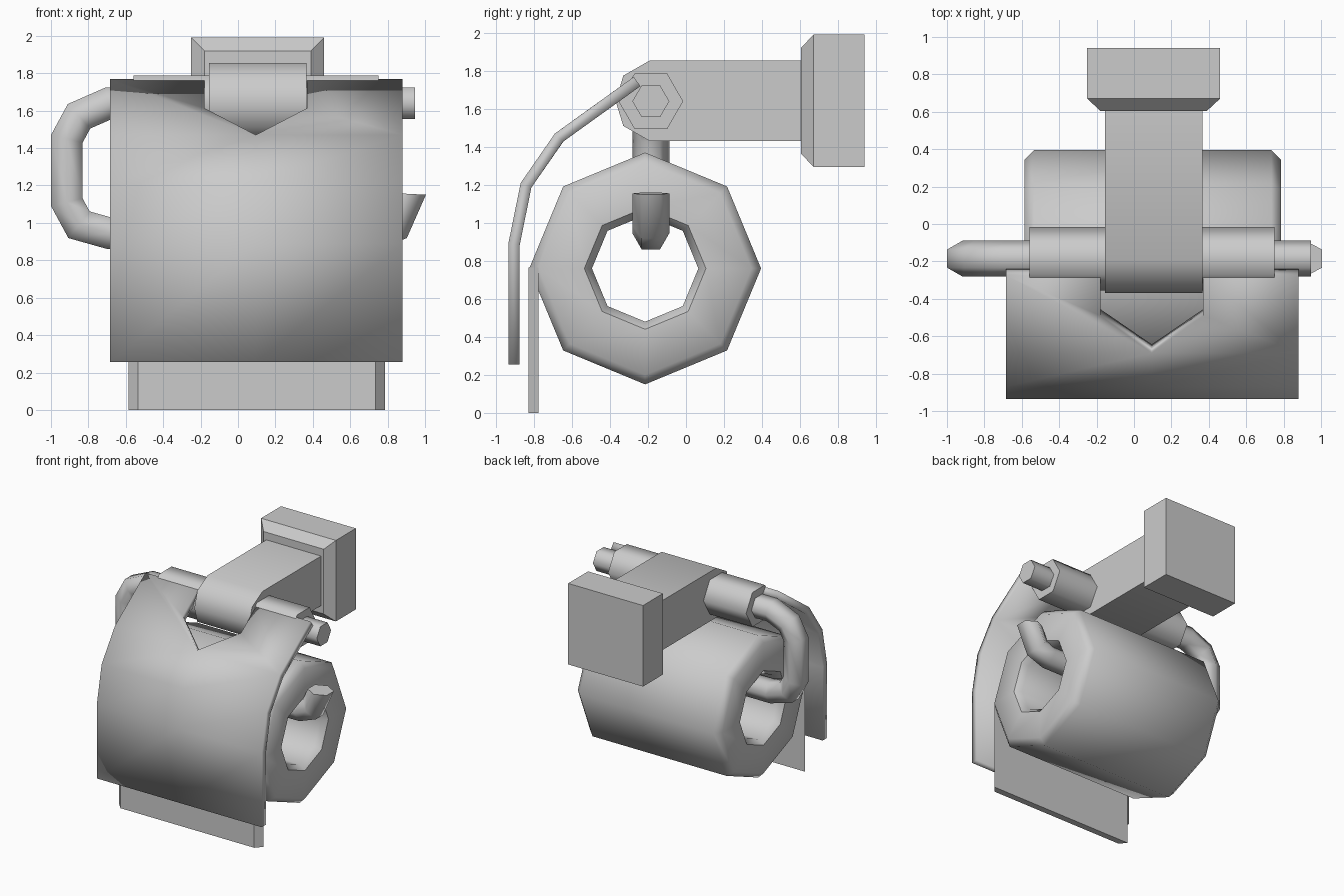
import bpy, bmesh, math
from mathutils import Vector

if bpy.data.objects.get("Cube"):
    bpy.data.objects.remove(bpy.data.objects["Cube"], do_unlink=True)

GREY = (0.6, 0.6, 0.6, 1)
mat = bpy.data.materials.new("plain grey")
mat.use_nodes = True
mat.diffuse_color = GREY
mat.node_tree.nodes["Principled BSDF"].inputs["Base Color"].default_value = GREY


def finish(name, bm, angle=None, fix=True):
    if fix:
        bmesh.ops.recalc_face_normals(bm, faces=bm.faces[:])
    me = bpy.data.meshes.new(name)
    bm.to_mesh(me)
    bm.free()
    me.materials.append(mat)
    ob = bpy.data.objects.new(name, me)
    bpy.context.collection.objects.link(ob)
    if angle:
        bpy.ops.object.select_all(action='DESELECT')
        ob.select_set(True)
        bpy.context.view_layer.objects.active = ob
        bpy.ops.object.shade_smooth_by_angle(angle=math.radians(angle))
    return ob


def loft(name, rings, angle=None, caps=True, closed=False):
    """Skin a list of equal-length rings of points."""
    bm = bmesh.new()
    vs = [[bm.verts.new(p) for p in r] for r in rings]
    n = len(vs[0])
    pairs = list(zip(vs, vs[1:])) + ([(vs[-1], vs[0])] if closed else [])
    for a, b in pairs:
        for i in range(n):
            j = (i + 1) % n
            bm.faces.new((a[i], a[j], b[j], b[i]))
    if caps and not closed:
        bm.faces.new(vs[0])
        bm.faces.new(vs[-1])
    return finish(name, bm, angle)


def ring(x, r, n, y, z):
    """Regular polygon across the x axis."""
    return [(x, y + r * math.cos(math.tau * i / n), z + r * math.sin(math.tau * i / n))
            for i in range(n)]


# Paper roll: octagonal lathe with softened rims
L, R, C = -0.585, 0.785, 0.05
section = [(L, 0.56), (L + C, 0.61), (R - C, 0.61), (R, 0.56),
           (R, 0.32), (R - C, 0.28), (L + C, 0.28), (L, 0.32)]
loft("paper_roll", [ring(x, r, 8, -0.215, 0.76) for x, r in section], 50, closed=True)

# Hanging sheet with chamfered sides
sheet = [(L, -0.775), (L + C, -0.83), (R - C, -0.83), (R, -0.775)]
loft("hanging_sheet", [[(x, y, z) for x, y in sheet] for z in (0, 0.765)])

# Hinge barrel and hinge pin
HY, HZ = -0.185, 1.64
loft("hinge_barrel", [ring(x, 0.17, 6, HY, HZ) for x in (-0.56, 0.75)], 65)

# Wall arm with a rounded nose
nose = [(-0.19, 1.855), (-0.33, 1.775), (-0.37, 1.64), (-0.33, 1.51), (-0.19, 1.43)]
arm = nose + [(0.62, 1.43), (0.62, 1.855)]
loft("wall_arm", [[(x, y, z) for y, z in arm] for x in (-0.155, 0.365)], 50)

# Wall block with a bevelled front
def rect(y, inset):
    x0, x1, z0, z1 = -0.25 + inset, 0.46 - inset, 1.295 + inset, 1.99 - inset
    return [(x0, y, z0), (x1, y, z0), (x1, y, z1), (x0, y, z1)]

loft("wall_block", [rect(0.605, 0.07), rect(0.67, 0), rect(0.94, 0)])

# Bent rod: hinge pin, side loop, roll bar and upturned tip
path = [(0.945, HZ), (-0.69, HZ), (-0.85, 1.57), (-0.915, 1.45), (-0.915, 1.11),
        (-0.85, 0.99), (-0.69, 0.945), (0.73, 0.945), (0.84, 0.985), (0.915, 1.155)]
pts = [Vector((x, HY, z)) for x, z in path]
rings = []
for i, p in enumerate(pts):
    before = (p - pts[max(i - 1, 0)]).normalized()
    after = (pts[min(i + 1, len(pts) - 1)] - p).normalized()
    t = (before + after).normalized()
    if i == len(pts) - 1:
        t = Vector((0.05, 0, 1)).normalized()
    stretch = 1 / max(t.dot(before if i else after), 0.5)
    side = Vector((0, 1, 0)).cross(t) * stretch
    rings.append([p + 0.097 * (Vector((0, math.cos(a), 0)) + side * math.sin(a))
                  for a in (math.tau * k / 6 for k in range(6))])
loft("bent_rod", rings, 65)

# Curved cover with a pointed notch around the arm
X0, X1, N0, N1, NX = -0.685, 0.88, -0.18, 0.37, 0.095
curve = [(-0.935, 0.255), (-0.935, 0.89), (-0.87, 1.21), (-0.69, 1.47)]
top, mid = (-0.275, 1.768), (-0.49, 1.614)
bm = bmesh.new()
rows = [[bm.verts.new((x, y, z)) for x in (X0, NX, X1)] for y, z in curve]
for a, b in zip(rows, rows[1:]):
    for i in range(2):
        bm.faces.new((a[i], a[i + 1], b[i + 1], b[i]))
for edge, notch, corner in ((X0, N0, rows[-1][0]), (X1, N1, rows[-1][2])):
    loop = [corner, rows[-1][1]] + [bm.verts.new((x, y, z)) for x, (y, z) in
                                    ((notch, mid), (notch, top), (edge, top))]
    bm.faces.new(loop if edge < notch else loop[::-1])
cover = finish("curved_cover", bm, 40, fix=False)
solid = cover.modifiers.new("thickness", 'SOLIDIFY')
solid.thickness = 0.06
solid.offset = -1
solid.use_even_offset = True
# Thicken first so that rim edges stay sharp
cover.modifiers.move(len(cover.modifiers) - 1, 0)
